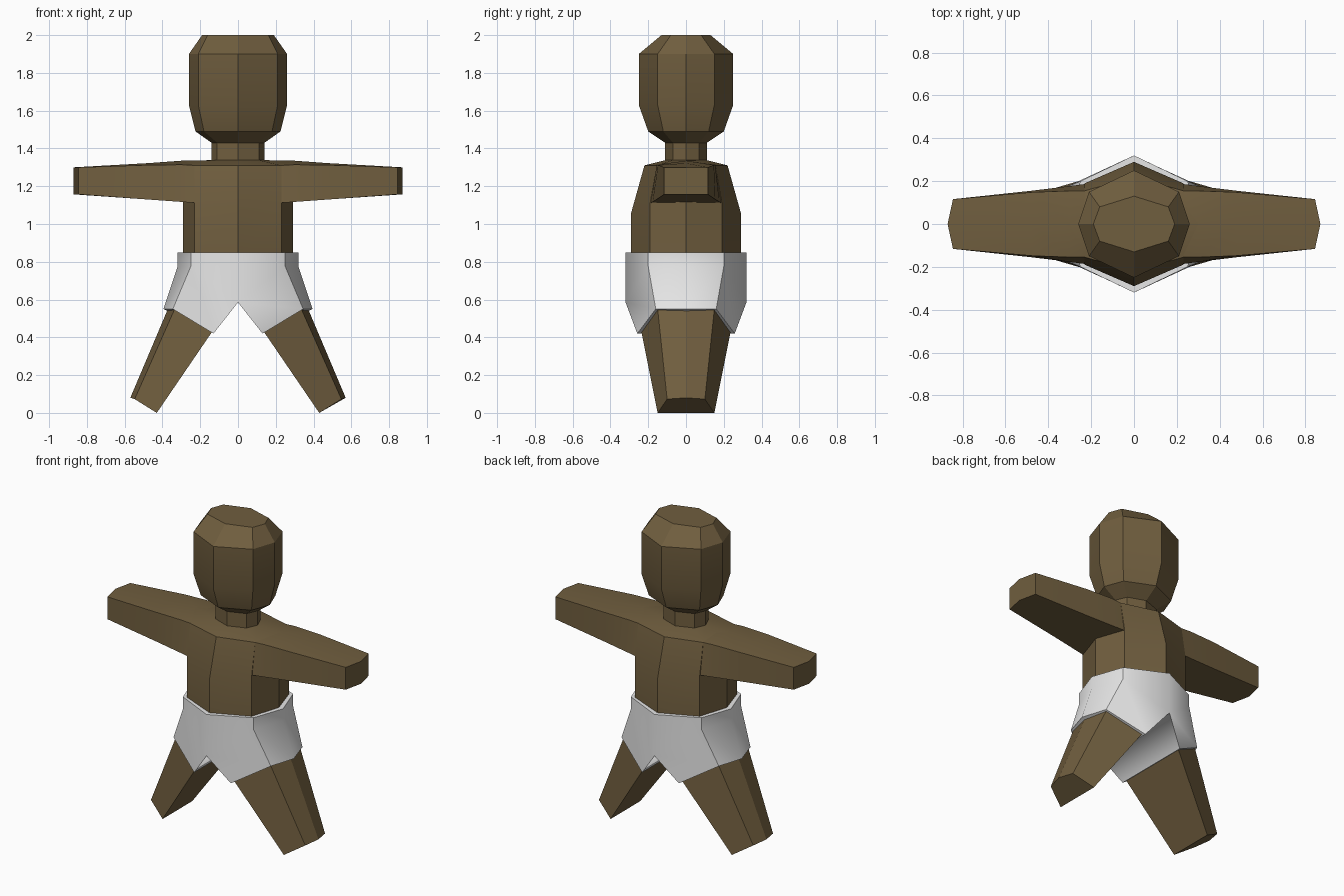
import bpy, bmesh, math

if "Cube" in bpy.data.objects:
    bpy.data.objects.remove(bpy.data.objects["Cube"])


def material(name, rgb):
    m = bpy.data.materials.new(name)
    m.diffuse_color = (*rgb, 1)
    m.use_nodes = True
    m.node_tree.nodes["Principled BSDF"].inputs["Base Color"].default_value = m.diffuse_color
    return m


SKIN = material("brown_skin", (0.162, 0.112, 0.049))
CLOTH = material("white_cloth", (0.8, 0.8, 0.8))


def finish(name, bm, mat, angle, mirror=""):
    bmesh.ops.recalc_face_normals(bm, faces=bm.faces)
    me = bpy.data.meshes.new(name)
    bm.to_mesh(me)
    bm.free()
    me.materials.append(mat)
    ob = bpy.data.objects.new(name, me)
    bpy.context.collection.objects.link(ob)
    bpy.context.view_layer.objects.active = ob
    ob.select_set(True)
    if mirror:
        mod = ob.modifiers.new("mirror", 'MIRROR')
        mod.use_axis = ("x" in mirror, "y" in mirror, False)
        mod.merge_threshold = 0.0005
    bpy.ops.object.shade_smooth_by_angle(angle=math.radians(angle))
    ob.select_set(False)
    return ob


def loft(name, rings, mat, mirror=""):
    """Skin a list of equal-length point rings and cap both ends."""
    bm = bmesh.new()
    vs = [[bm.verts.new(p) for p in r] for r in rings]
    n = len(vs[0])
    for a, b in zip(vs, vs[1:]):
        for i in range(n):
            j = (i + 1) % n
            bm.faces.new((a[i], a[j], b[j], b[i]))
    bm.faces.new(vs[0])
    bm.faces.new(vs[-1])
    return finish(name, bm, mat, 20, mirror)


def octagon(depth, cx, cy, width, z, zc=None, zs=None):
    """Ring with front/back points, four corners and two side points."""
    zc, zs = zc or z, zs or z
    return [(0, -depth, z), (cx, -cy, zc), (width, 0, zs), (cx, cy, zc),
            (0, depth, z), (-cx, cy, zc), (-width, 0, zs), (-cx, -cy, zc)]


# head and neck
loft("head", [
    octagon(0.11, 0.11, 0.07, 0.14, 1.30),
    octagon(0.11, 0.11, 0.07, 0.14, 1.43),
    octagon(0.20, 0.18, 0.12, 0.225, 1.49),
    octagon(0.25, 0.21, 0.15, 0.26, 1.63),
    octagon(0.25, 0.21, 0.15, 0.26, 1.90),
    octagon(0.13, 0.16, 0.08, 0.19, 2.00),
], SKIN)

# torso, rising to the base of the neck
loft("torso", [
    octagon(0.29, 0.23, 0.19, 0.29, 0.80),
    octagon(0.29, 0.23, 0.19, 0.29, 1.06, 1.11, 1.12),
    octagon(0.22, 0.23, 0.155, 0.30, 1.31, 1.31, 1.335),
    octagon(0.11, 0.11, 0.07, 0.14, 1.338),
], SKIN)


# arms with a shallow ridge along the top
def arm_ring(x, xmid, low, high, bottom, top, ridge):
    return [(x, -low, bottom), (x, -high, top), (xmid, 0, ridge),
            (x, high, top), (x, low, bottom), (xmid, 0, bottom)]


loft("arms", [
    arm_ring(0.225, 0.225, 0.187, 0.155, 1.112, 1.31, 1.335),
    arm_ring(0.30, 0.30, 0.177, 0.155, 1.117, 1.314, 1.335),
    arm_ring(0.48, 0.48, 0.155, 0.148, 1.130, 1.312, 1.322),
    arm_ring(0.845, 0.87, 0.116, 0.116, 1.157, 1.30, 1.30),
], SKIN, "x")

# legs: flat on the inside, pointed on the outside
top = [(0.14, -0.235, 0.425), (0.335, -0.15, 0.55), (0.367, 0, 0.56),
       (0.335, 0.15, 0.55), (0.14, 0.235, 0.425)]
foot = [(0.43, -0.15, 0.0), (0.547, -0.10, 0.073), (0.57, 0, 0.08),
        (0.547, 0.10, 0.073), (0.43, 0.15, 0.0)]
hidden = [tuple(a + 0.15 * (a - b) for a, b in zip(p, q)) for p, q in zip(top, foot)]
loft("legs", [hidden, foot], SKIN, "x")

# shorts: one quarter, mirrored across both axes
P = dict(
    rim0=(0, -0.288, 0.85), rim1=(0.228, -0.188, 0.85), rim2=(0.288, 0, 0.85),
    waist0=(0, -0.32, 0.85), waist1=(0.25, -0.2, 0.85), waist2=(0.32, 0, 0.85),
    hip0=(0, -0.32, 0.775), hip1=(0.25, -0.2, 0.775), hip2=(0.32, 0, 0.775),
    crotch0=(0, -0.32, 0.585), crotch1=(0, 0, 0.585),
    cuff0=(0.13, -0.258, 0.42), cuff1=(0.345, -0.16, 0.55),
    cuff2=(0.395, 0, 0.55), cuff3=(0.13, 0, 0.42),
)
FACES = ["rim0 rim1 waist1 waist0", "rim1 rim2 waist2 waist1",
         "waist0 waist1 hip1 hip0", "waist1 waist2 hip2 hip1",
         "hip0 hip1 cuff1 cuff0 crotch0", "hip1 hip2 cuff2 cuff1",
         "crotch0 cuff0 cuff3 crotch1",
         "cuff0 cuff1 cuff3", "cuff1 cuff2 cuff3"]
bm = bmesh.new()
V = {k: bm.verts.new(p) for k, p in P.items()}
for f in FACES:
    bm.faces.new([V[k] for k in f.split()])
finish("shorts", bm, CLOTH, 30, "xy")
